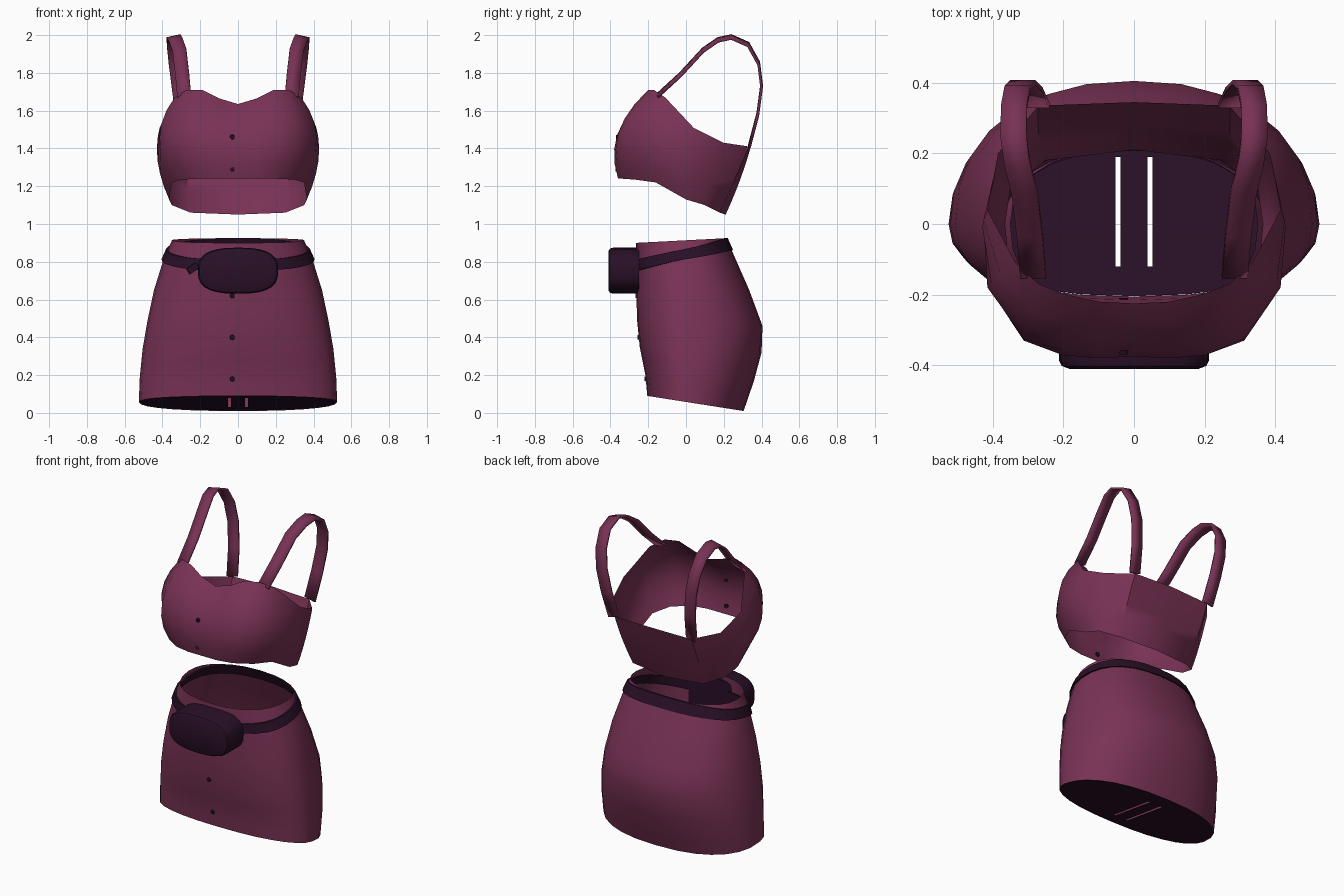
import bpy, bmesh, math
from mathutils import Vector

cube = bpy.data.objects.get("Cube")
if cube:
    bpy.data.objects.remove(cube, do_unlink=True)


def make_material(name, colour):
    mat = bpy.data.materials.new(name)
    mat.use_nodes = True
    mat.diffuse_color = (*colour, 1)
    mat.node_tree.nodes["Principled BSDF"].inputs["Base Color"].default_value = (*colour, 1)
    return mat


berry = make_material("berry cloth", (0.19, 0.032, 0.09))
plum = make_material("dark plum", (0.022, 0.005, 0.02))


def finish(name, bm, mat, angle=40):
    """Turn a bmesh into a named, coloured, smooth-shaded object."""
    mesh = bpy.data.meshes.new(name)
    bm.to_mesh(mesh)
    bm.free()
    mesh.materials.append(mat)
    obj = bpy.data.objects.new(name, mesh)
    bpy.context.collection.objects.link(obj)
    bpy.ops.object.select_all(action="DESELECT")
    obj.select_set(True)
    bpy.context.view_layer.objects.active = obj
    bpy.ops.object.shade_smooth_by_angle(angle=math.radians(angle))
    return obj


def loft(name, rings, mat, closed=True, wrap=False, cap=False):
    """Skin a list of rings; wrap joins the last ring to the first."""
    bm = bmesh.new()
    rows = [[bm.verts.new(p) for p in ring] for ring in rings]
    count = len(rows[0])
    pairs = list(zip(rows, rows[1:])) + ([(rows[-1], rows[0])] if wrap else [])
    for low, high in pairs:
        for i in range(count if closed else count - 1):
            j = (i + 1) % count
            bm.faces.new((low[i], low[j], high[j], high[i]))
    if cap:
        bm.faces.new(rows[0][::-1])
        bm.faces.new(rows[-1])
    if wrap or cap:
        bmesh.ops.recalc_face_normals(bm, faces=bm.faces)
    return finish(name, bm, mat)


def power(value, exponent):
    return math.copysign(abs(value) ** exponent, value)


# Bodice: columns from front centre round to back centre (hem, middle, neckline)
columns = [
    ((0, -.36, 1.24), (0, -.36, 1.46), (0, -.225, 1.635)),
    ((.10, -.36, 1.24), (.10, -.365, 1.47), (.10, -.22, 1.665)),
    ((.20, -.34, 1.24), (.20, -.358, 1.48), (.19, -.20, 1.71)),
    ((.30, -.27, 1.235), (.31, -.325, 1.48), (.27, -.17, 1.71)),
    ((.35, -.16, 1.22), (.415, -.18, 1.46), (.335, -.11, 1.67)),
    ((.365, 0, 1.13), (.425, -.02, 1.33), (.415, .04, 1.51)),
    ((.35, .10, 1.10), (.385, .13, 1.26), (.385, .2, 1.43)),
    ((.25, .18, 1.06), (.27, .26, 1.24), (.27, .335, 1.41)),
    ((0, .21, 1.05), (0, .285, 1.23), (0, .345, 1.415)),
]


def bodice_ring(t):
    half = []
    for low, mid, top in columns:
        a, b, c = (1 - t) * (1 - 2 * t), 4 * t * (1 - t), t * (2 * t - 1)
        half.append(a * Vector(low) + b * Vector(mid) + c * Vector(top))
    mirrored = [Vector((-p.x, p.y, p.z)) for p in half[-2:0:-1]]
    return half + mirrored


loft("bodice", [bodice_ring(i / 6) for i in range(7)], berry)

# Shoulder straps: flat ribbons running over from bust to back
strap_path = [(.285, -.15, 1.68), (.295, -.03, 1.79), (.31, .09, 1.92), (.33, .17, 1.975),
              (.34, .24, 1.99), (.34, .33, 1.95), (.33, .385, 1.85),
              (.315, .40, 1.73), (.295, .38, 1.58), (.275, .335, 1.41)]
edges = [[Vector(p) + Vector((side * .036, 0, -side * .008)) for p in strap_path]
         for side in (-1, 1)]
straps = loft("shoulder_straps", edges, berry, closed=False)
solid = straps.modifiers.new("thickness", "SOLIDIFY")
solid.thickness, solid.offset = .014, 0
straps.modifiers.new("pair", "MIRROR")

# Skirt: each row is front height, back height, half width, front y, back y
skirt_rows = [
    (.09, .01, .525, -.205, .305), (.2, .17, .52, -.215, .36),
    (.35, .32, .505, -.245, .40), (.5, .46, .48, -.26, .405),
    (.65, .65, .445, -.262, .335), (.8, .82, .395, -.265, .26),
    (.9, .925, .35, -.265, .215),
]
SIDES = 28
angles = [2 * math.pi * i / SIDES for i in range(SIDES)]


def skirt_point(row, angle, scale=1):
    i = min(int(row), len(skirt_rows) - 2)
    f = row - i
    zf, zb, rx, yf, yb = (a + (b - a) * f for a, b in zip(skirt_rows[i], skirt_rows[i + 1]))
    s = power(math.sin(angle), .88)
    y = s * (yb if s > 0 else -yf)
    z = zf + (zb - zf) * (y - yf) / (yb - yf)
    return Vector((rx * power(math.cos(angle), .85) * scale, y * scale, z))


loft("skirt", [[skirt_point(i / 2, a) for a in angles] for i in range(13)], berry)

# Skirt lining closing the hem, with two narrow slits
bm = bmesh.new()
bm.faces.new([bm.verts.new(skirt_point(.02, a, .995)) for a in angles])
cuts = [((x, 0, 0), (1, 0, 0)) for x in (-.052, -.038, .038, .052)]
cuts += [((0, y, 0), (0, 1, 0)) for y in (-.12, .19)]
for point, normal in cuts:
    bmesh.ops.bisect_plane(bm, geom=bm.verts[:] + bm.edges[:] + bm.faces[:],
                           plane_co=point, plane_no=normal)
slits = []
for face in bm.faces:
    centre = face.calc_center_median()
    if .038 < abs(centre.x) < .052 and -.12 < centre.y < .19:
        slits.append(face)
bmesh.ops.delete(bm, geom=slits, context="FACES")
finish("hem_lining", bm, plum)


# Belt: slanted band, low at the front and on the rim at the back
def belt_ring(front, back, scale):
    ring = []
    for a in angles:
        mix = (1 + math.sin(a)) / 2
        ring.append(skirt_point(front + (back - front) * mix, a, scale))
    return ring


FRONT_LOW, FRONT_HIGH, BACK_LOW, BACK_HIGH = 4.67, 5.1, 5.4, 6.02
loft("belt", [belt_ring(FRONT_LOW, BACK_LOW, 1.03), belt_ring(FRONT_HIGH, BACK_HIGH, 1.03),
              belt_ring(FRONT_HIGH, BACK_HIGH, .97), belt_ring(FRONT_LOW, BACK_LOW, .97)],
     plum, wrap=True)


# Belt bag: rounded pouch with a softened front
def bag_ring(y, scale):
    return [(.213 * scale * power(math.cos(a), .75), y,
             .753 + .122 * scale * power(math.sin(a), .7)) for a in angles]


loft("belt_bag", [bag_ring(-.25, 1), bag_ring(-.385, 1), bag_ring(-.402, .96),
                  bag_ring(-.41, .86)], plum, cap=True)

# Loose belt end beside the bag
bm = bmesh.new()
bmesh.ops.create_cube(bm, size=1)
bmesh.ops.scale(bm, vec=(.06, .015, .035), verts=bm.verts)
tail = finish("belt_end", bm, plum)
tail.location = (-.24, -.27, .765)
tail.rotation_euler = (0, -.6, .3)


# Buttons down the front
def button(name, location):
    b = bmesh.new()
    bmesh.ops.create_cone(b, cap_ends=True, segments=10, radius1=.014, radius2=.011, depth=.012)
    obj = finish(name, b, plum)
    obj.location = location
    obj.rotation_euler = (math.pi / 2, 0, 0)


for i, (y, z) in enumerate([(-.364, 1.46), (-.366, 1.29), (-.262, .62), (-.252, .4), (-.215, .18)]):
    button(f"button_{i + 1}", (-.03, y, z))
